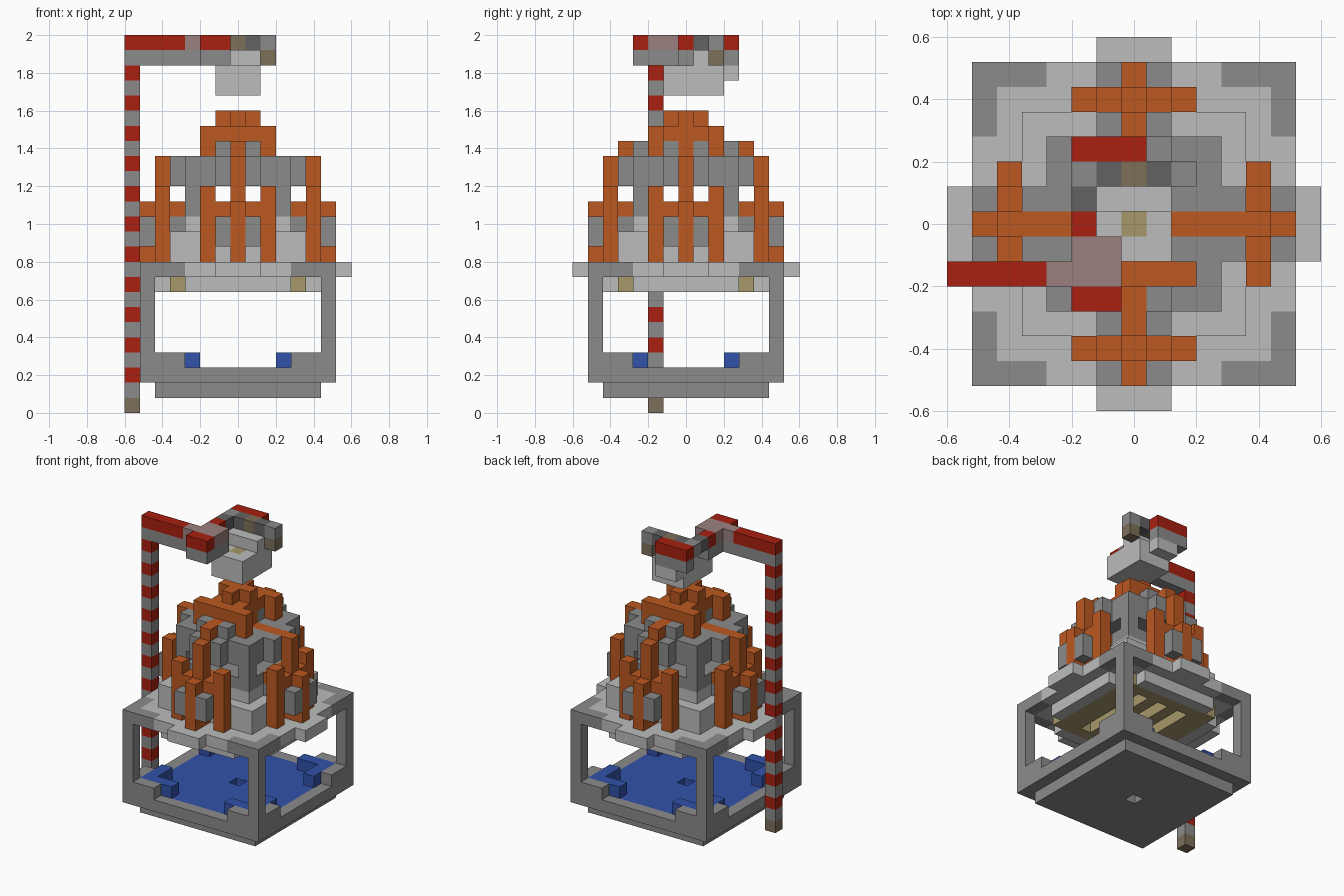
import bpy
import bmesh
from itertools import product

if "Cube" in bpy.data.objects:
    bpy.data.objects.remove(bpy.data.objects["Cube"])

UNIT = 0.08  # edge length of one block

COLOURS = {
    "grey": (0.258, 0.258, 0.258),
    "light_grey": (0.497, 0.505, 0.5),
    "dark_grey": (0.122, 0.122, 0.122),
    "orange": (0.497, 0.098, 0.0144),
    "red": (0.392, 0.0144, 0.005),
    "dusty_pink": (0.328, 0.216, 0.212),
    "brown": (0.205, 0.162, 0.102),
    "sand": (0.381, 0.314, 0.144),
    "blue": (0.032, 0.084, 0.402),
}
blocks = {}  # block position -> (part name, colour name)


def span(r):
    """A single index or an inclusive (first, last) pair."""
    return range(r, r + 1) if isinstance(r, int) else range(r[0], r[1] + 1)


def fill(part, colour, x, y, z):
    for cell in product(span(x), span(y), span(z)):
        blocks[cell] = (part, colour)


def carve(x, y, z):
    for cell in product(span(x), span(y), span(z)):
        blocks.pop(cell, None)


def fill_turned(part, colour, x, y, z):
    """Fill the region four times, turned about the centre."""
    for i, j, k in product(span(x), span(y), span(z)):
        for turn in range(4):
            blocks[(i, j, k)] = (part, colour)
            i, j = -j, i


def fill_corners(part, colour, near, far, z):
    """L-shaped run of blocks in each corner."""
    for sx, sy in product((-1, 1), repeat=2):
        for n in range(near, far + 1):
            for k in span(z):
                blocks[(sx * n, sy * far, k)] = (part, colour)
                blocks[(sx * far, sy * n, k)] = (part, colour)


def build(part):
    """Make one object from the exposed faces of its blocks."""
    mesh = bpy.data.meshes.new(part)
    names = sorted({c for p, c in blocks.values() if p == part})
    for name in names:
        mesh.materials.append(materials[name])
    bm = bmesh.new()
    verts = {}

    def vert(key):
        if key not in verts:
            x, y, z = (v * UNIT / 2 for v in key)
            verts[key] = bm.verts.new((x, y, z + UNIT / 2))
        return verts[key]

    for cell, (owner, colour) in blocks.items():
        if owner != part:
            continue
        for axis, side in product(range(3), (-1, 1)):
            other = list(cell)
            other[axis] += side
            if tuple(other) in blocks:
                continue
            corners = []
            for u, v in ((-1, -1), (1, -1), (1, 1), (-1, 1)):
                key = [2 * c for c in cell]
                key[axis] += side
                key[(axis + 1) % 3] += u
                key[(axis + 2) % 3] += v
                corners.append(vert(tuple(key)))
            face = bm.faces.new(corners if side > 0 else corners[::-1])
            face.material_index = names.index(colour)
    bm.to_mesh(mesh)
    bm.free()
    bpy.context.collection.objects.link(bpy.data.objects.new(part, mesh))


materials = {}
for name, rgb in COLOURS.items():
    mat = bpy.data.materials.new(name)
    mat.use_nodes = True
    mat.diffuse_color = (*rgb, 1)
    mat.node_tree.nodes["Principled BSDF"].inputs["Base Color"].default_value = (*rgb, 1)
    materials[name] = mat

# Base tray with a pool and a drain
fill("base", "grey", (-5, 5), (-5, 5), 1)
fill("base", "grey", (-6, 6), (-6, 6), 2)
fill("water", "blue", (-5, 5), (-5, 5), 2)
carve(0, 0, (1, 2))
fill_corners("base", "grey", 4, 6, 3)
fill_corners("water", "blue", 3, 5, 3)

# Corner posts
fill_corners("corner_posts", "grey", 6, 6, (4, 8))

# Launch deck: stepped underside, slotted exhaust grate, overhanging tabs
for i, j in product(range(-5, 6), repeat=2):
    if abs(i) + abs(j) <= 8:
        fill("deck", "light_grey", i, j, 8)
fill("exhaust_grate", "sand", (-4, 4), (-4, 4), 8)
for i in (-2, 0, 2):
    carve(i, (-3, 3), 8)
fill("deck", "light_grey", (-6, 6), (-6, 6), 9)
fill("exhaust_grate", "sand", (-3, 3), (-3, 3), 9)
fill_turned("deck", "light_grey", 7, (-1, 1), 9)
fill_corners("deck", "grey", 4, 6, 9)

# Body: light plinth, grey hull with a band of windows
fill("plinth", "light_grey", (-4, 4), (-4, 4), (10, 11))
fill("plinth", "light_grey", (-3, 3), (-3, 3), 12)
fill("hull", "grey", (-3, 3), (-3, 3), 13)
fill_corners("hull", "grey", 3, 3, 14)
fill("hull", "grey", 0, 0, 14)
fill("hull", "grey", (-3, 3), (-3, 3), (15, 16))

# Four booster clusters
fill_turned("boosters", "grey", (-1, 1), -4, 12)
fill_turned("boosters", "orange", (-1, 1), -4, 13)
fill_turned("boosters", "grey", (-1, 1), -4, (15, 16))
fill_turned("boosters", "orange", (-2, 2), -5, 13)
for side in (-1, 1):
    fill_turned("boosters", "orange", 2 * side, -5, (10, 14))
    fill_turned("boosters", "grey", side, -6, (11, 12))
fill_turned("boosters", "orange", 0, -5, (10, 16))
fill_turned("boosters", "orange", 0, -6, (10, 13))
fill_turned("boosters", "orange", 0, (-4, -2), 16)

# Stepped nose
fill("nose", "grey", (-1, 1), (-3, 3), 17)
fill("nose", "orange", 0, (-4, 4), 17)
for side in (-2, 2):
    fill("nose", "orange", (-2, 2), side, 18)
    for j in (-2, 2):
        fill("nose", "orange", side, j, 17)
fill("nose", "orange", (-1, 1), 0, 17)
fill("nose", "orange", (-1, 1), (-1, 1), 18)
fill("nose", "orange", (-1, 1), 0, 19)
fill("nose", "orange", 0, (-1, 1), 19)

# Striped crane mast
for k in range(1, 23):
    fill("mast", "grey" if k % 2 else "red", -7, -2, k)
fill("mast", "brown", -7, -2, 0)

# Crane arm: grey underside with coloured top layer
ARM_TOP = [
    ("red", (-7, -4), -2), ("dusty_pink", -3, -2),
    ("dusty_pink", (-2, -1), (-2, -1)), ("red", (-2, -1), -3),
    ("red", -2, 0), ("red", (-2, 0), 3),
]
for colour, x, y in ARM_TOP:
    fill("crane_arm", "grey", x, y, 23)
    fill("crane_arm", colour, x, y, 24)
fill("crane_arm", "dark_grey", -2, 1, 24)
fill("crane_arm", "grey", -2, 2, 24)
fill("crane_arm", "dark_grey", (-1, 1), 2, 24)
fill("crane_arm", "brown", 0, 2, 24)
fill("crane_arm", "grey", 2, 2, 24)
fill("crane_arm", "brown", 2, 2, 23)

# Hanging cabin
fill("cabin", "light_grey", (-1, 1), (-1, 2), (21, 22))
fill("cabin", "light_grey", (-1, 0), 3, 22)
fill("cabin", "light_grey", (-1, 1), 1, 23)
fill("cabin", "sand", 0, 0, 22)

for part in sorted({p for p, c in blocks.values()}):
    build(part)
